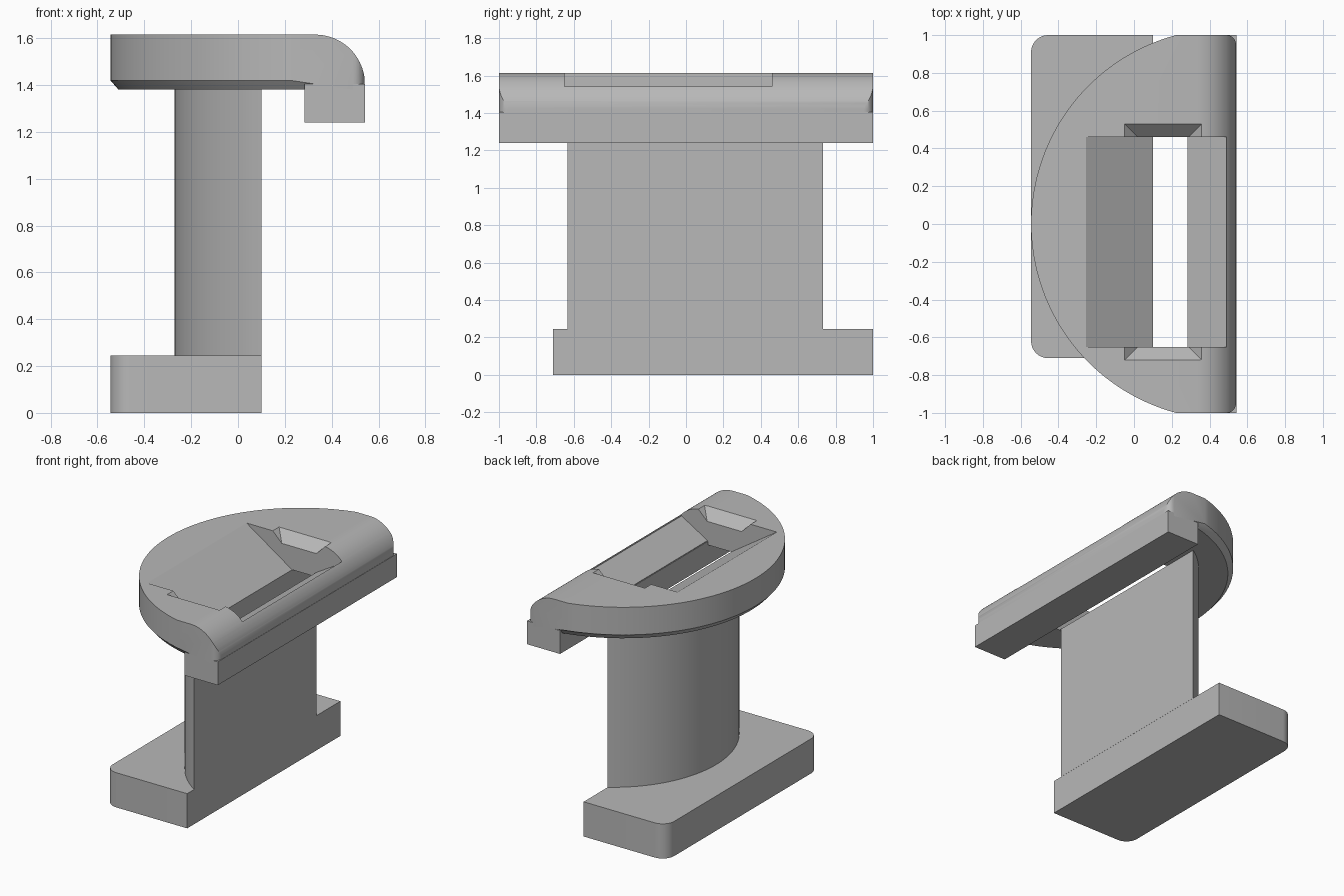
import bpy, bmesh
from math import sin, cos, asin, pi

cube = bpy.data.objects.get("Cube")
if cube:
    bpy.data.objects.remove(cube, do_unlink=True)

grey = bpy.data.materials.new("plain_grey")
grey.use_nodes = True
grey.diffuse_color = (0.48, 0.48, 0.48, 1)
grey.node_tree.nodes["Principled BSDF"].inputs["Base Color"].default_value = (0.48, 0.48, 0.48, 1)


def loft(name, rings):
    """Closed solid bridging rings with equal point counts."""
    bm = bmesh.new()
    loops = [[bm.verts.new(p) for p in ring] for ring in rings]
    for a, b in zip(loops, loops[1:]):
        for i in range(len(a)):
            j = (i + 1) % len(a)
            bm.faces.new((a[i], a[j], b[j], b[i]))
    bm.faces.new(loops[0][::-1])
    bm.faces.new(loops[-1])
    bmesh.ops.recalc_face_normals(bm, faces=bm.faces)
    mesh = bpy.data.meshes.new(name)
    bm.to_mesh(mesh)
    bm.free()
    mesh.materials.append(grey)
    obj = bpy.data.objects.new(name, mesh)
    bpy.context.collection.objects.link(obj)
    return obj


def plan(name, pts, z0, z1):
    return loft(name, [[(x, y, z) for x, y in pts] for z in (z0, z1)])


def profile(name, pts, y0, y1):
    return loft(name, [[(x, y, z) for x, z in pts] for y in (y0, y1)])


def arc(cx, cy, r, a0, a1, n):
    return [(cx + r * cos(a0 + (a1 - a0) * i / n), cy + r * sin(a0 + (a1 - a0) * i / n))
            for i in range(n + 1)]


def rect(x0, x1, y0, y1):
    return [(x0, y0), (x1, y0), (x1, y1), (x0, y1)]


def boolean(target, cutter, operation):
    cutter.hide_render = True
    mod = target.modifiers.new(operation.lower(), 'BOOLEAN')
    mod.operation, mod.solver, mod.object = operation, 'EXACT', cutter
    bpy.context.view_layer.objects.active = target
    bpy.ops.object.modifier_apply(modifier=mod.name)
    bpy.data.objects.remove(cutter, do_unlink=True)


def smooth(obj):
    bpy.ops.object.select_all(action='DESELECT')
    obj.select_set(True)
    bpy.context.view_layer.objects.active = obj
    bpy.ops.object.shade_smooth_by_angle(angle=0.5)


# Base block, rounded on the -x corners
R = 0.09
base = plan("base", [(0.1, -0.71), (0.1, 1.0)]
            + arc(-0.545 + R, 1.0 - R, R, pi / 2, pi, 8)
            + arc(-0.545 + R, -0.71 + R, R, pi, 1.5 * pi, 8), 0, 0.245)

# Column with a flat +x face and a bowed -x face
bow = asin(0.683 / 0.812)
column = plan("column", arc(0.54, 0.05, 0.812, pi - bow, pi + bow, 40), 0.245, 1.38)


# Half-round head plate with a chamfered lower rim
def head_outline(r):
    sweep = asin(min(1, 1 / r))
    c = 0.05
    return (arc(0.49, 0, r, pi - sweep, pi + sweep, 64)
            + arc(0.54 - c, -1 + c, c, -pi / 2, 0, 6)
            + arc(0.54 - c, 1 - c, c, 0, pi / 2, 6))


head = loft("head_plate", [[(x, y, z) for x, y in head_outline(r)]
                           for r, z in ((1.0, 1.38), (1.035, 1.42), (1.035, 1.615))])

# Rounded upper +x edge of the head
round_over = arc(0.33, 1.403, 0.212, 0, pi / 2, 20)
boolean(head, profile("edge_limit", [(-0.7, 1.3), (0.542, 1.3)] + round_over + [(-0.7, 1.615)],
                      -1.1, 1.1), 'INTERSECT')

# Hopper pocket leading to a slot through the head
pocket = [(-0.255, 1.615), (0.1, 1.38), (0.1, 1.3), (0.287, 1.3), (0.287, 1.41),
          (0.49, 1.53), (0.49, 1.7), (-0.255, 1.7)]
boolean(head, profile("pocket_cutter", pocket, -0.65, 0.46), 'DIFFERENCE')

# Bevelled finger recesses at both ends of the pocket
rings = []
for grow, z in ((0, 1.545), (0.09, 1.635)):
    rings.append([(x, y, z) for x, y in
                  rect(0.02 - grow, 0.29 + grow, -0.65 - grow, 0.46 + grow)])
boolean(head, loft("recess_cutter", rings), 'DIFFERENCE')

# Bar under the straight edge of the head
bar = plan("under_bar", rect(0.284, 0.542, -1, 1), 1.24, 1.405)

for part in (base, column, head):
    smooth(part)
